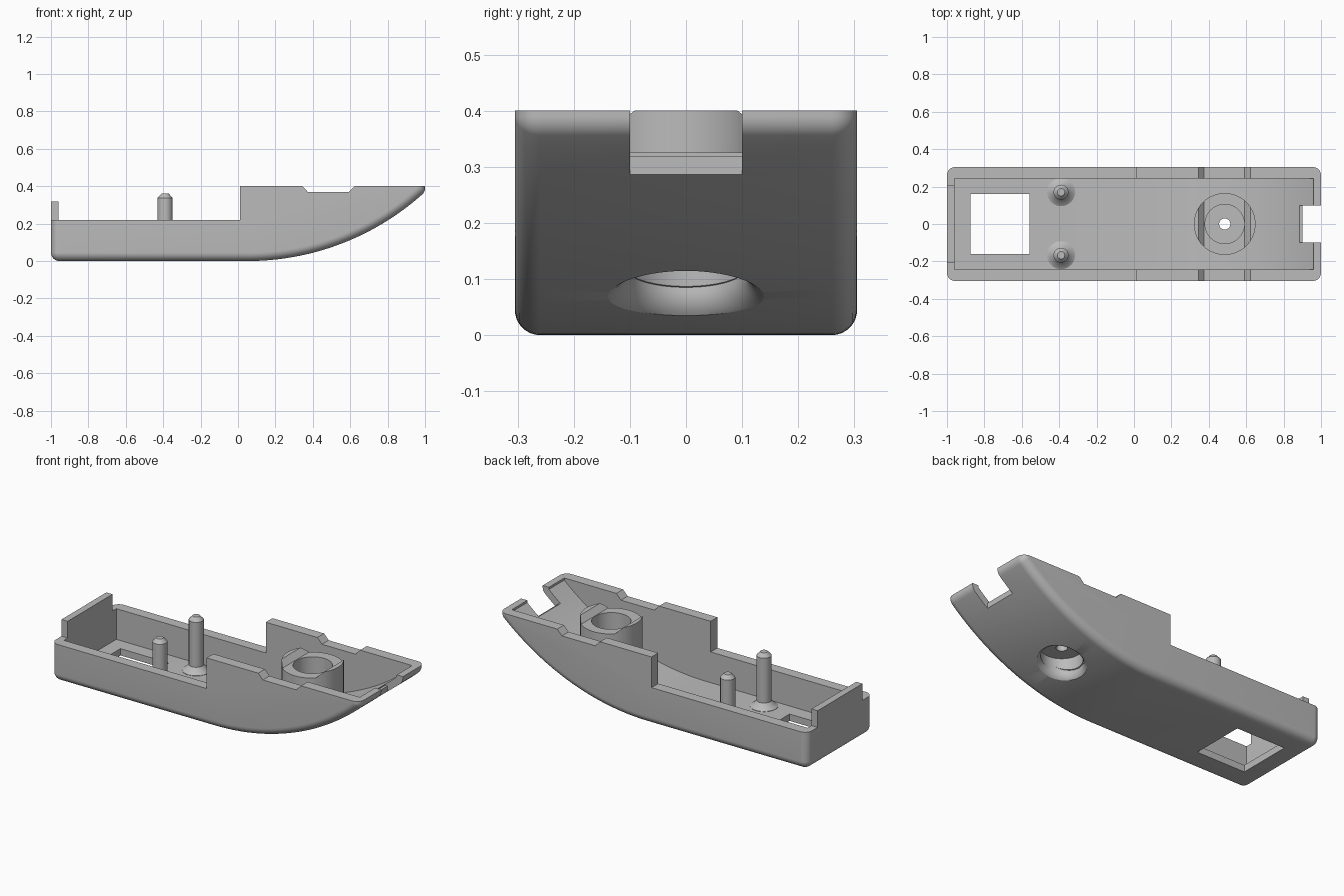
import bpy, bmesh
from math import sin, cos, pi, sqrt, asin, radians
from mathutils import Matrix

cube = bpy.data.objects.get("Cube")
if cube:
    bpy.data.objects.remove(cube, do_unlink=True)

grey = bpy.data.materials.new("plain grey")
grey.use_nodes = True
COLOUR = (0.5, 0.5, 0.5, 1)
grey.diffuse_color = COLOUR
grey.node_tree.nodes["Principled BSDF"].inputs["Base Color"].default_value = COLOUR

HALF, TOP, LOW = 0.305, 0.4, 0.22      # half width, high rim, low rim
WALL, FLOOR, ROUND = 0.04, 0.04, 0.045
BEND, RADIUS = 0.05, 1.405             # where the keel starts to curve, and how much
BOSS_X = 0.485


def make(name, bm):
    bmesh.ops.remove_doubles(bm, verts=bm.verts, dist=1e-5)
    bmesh.ops.recalc_face_normals(bm, faces=bm.faces)
    mesh = bpy.data.meshes.new(name)
    bm.to_mesh(mesh)
    bm.free()
    mesh.materials.append(grey)
    ob = bpy.data.objects.new(name, mesh)
    bpy.context.collection.objects.link(ob)
    return ob


def loft(name, sections):
    """Skin closed x-z sections, given as (y, points)."""
    bm = bmesh.new()
    rings = [[bm.verts.new((x, y, z)) for x, z in pts] for y, pts in sections]
    n = len(rings[0])
    for a, b in zip(rings, rings[1:]):
        for i in range(n):
            j = (i + 1) % n
            bm.faces.new((a[i], a[j], b[j], b[i]))
    bm.faces.new(rings[0])
    bm.faces.new(rings[-1])
    return make(name, bm)


def prism(name, pts, half):
    return loft(name, [(-half, pts), (half, pts)])


def box(name, x0, x1, half, z0, z1):
    return prism(name, [(x0, z0), (x1, z0), (x1, z1), (x0, z1)], half)


def lathe(name, profile, place, steps=64):
    """Turn (radius, z) points about the z axis; both ends are closed."""
    bm = bmesh.new()
    rings = [[bm.verts.new((r * cos(2 * pi * k / steps), r * sin(2 * pi * k / steps), z))
              for k in range(steps)] for r, z in profile]
    for a, b in zip(rings, rings[1:]):
        for k in range(steps):
            j = (k + 1) % steps
            bm.faces.new((a[k], a[j], b[j], b[k]))
    bm.faces.new(rings[0])
    bm.faces.new(rings[-1])
    bm.transform(place)
    return make(name, bm)


def cut(target, cutter):
    mod = target.modifiers.new("cut", 'BOOLEAN')
    mod.operation, mod.solver, mod.object = 'DIFFERENCE', 'EXACT', cutter
    bpy.context.view_layer.objects.active = target
    bpy.ops.object.modifier_apply(modifier=mod.name)
    bpy.data.objects.remove(cutter, do_unlink=True)


def hull_section(inset):
    """Outer side profile, shrunk inward by inset."""
    r = ROUND - inset
    core = RADIUS - ROUND
    reach = 1 - ROUND - BEND
    nose_z = RADIUS - sqrt(core ** 2 - reach ** 2)
    end = asin(reach / core)
    pts = [(-1 + inset, TOP)]
    for k in range(9):                                  # rear corner
        a = pi + pi / 2 * k / 8
        pts.append((-1 + ROUND + r * cos(a), ROUND + r * sin(a)))
    for k in range(41):                                 # curved keel
        a = end * k / 40
        pts.append((BEND + (core + r) * sin(a), RADIUS - (core + r) * cos(a)))
    for k in range(1, 9):                               # nose
        a = end - pi / 2 + (pi / 2 - end) * k / 8
        pts.append((1 - ROUND + r * cos(a), nose_z + r * sin(a)))
    return pts + [(1 - inset, TOP)]


# Hull with rounded lower edges
side = [(HALF - ROUND + ROUND * sin(pi / 2 * k / 8), ROUND * (1 - cos(pi / 2 * k / 8)))
        for k in range(9)]
sections = [(-y, hull_section(o)) for y, o in reversed(side)]
sections += [(y, hull_section(o)) for y, o in side]
hull = loft("hull", sections)

# Hollow interior, with a round boss left standing
inner = RADIUS - FLOOR
far = asin((1 - WALL - BEND) / inner)
cavity_pts = [(1 - WALL, 0.6), (WALL - 1, 0.6), (WALL - 1, FLOOR)]
cavity_pts += [(BEND + inner * sin(far * k / 40), RADIUS - inner * cos(far * k / 40))
               for k in range(41)]
cavity = prism("cavity", cavity_pts, 0.243)
at_boss = Matrix.Translation((BOSS_X, 0, 0))
cut(cavity, lathe("boss", [(0.165, -0.1), (0.165, 0.8)], at_boss))
cut(hull, cavity)

# Low rear rim, rim dip across the boss, nose slot and rear window
cut(hull, box("rear_step", -1.2, 0.01, 0.5, LOW, 0.7))
cut(hull, prism("rim_dip", [(0.31, 0.44), (0.345, TOP), (0.375, 0.368), (0.592, 0.368),
                            (0.622, TOP), (0.66, 0.44)], 0.5))
cut(hull, box("nose_slot", 0.9, 1.2, 0.1, 0.1, 0.7))
cut(hull, box("nose_ledge", 0.885, 1.2, 0.1, 0.318, 0.7))
cut(hull, box("rear_window", -0.875, -0.56, 0.16, -0.2, 0.15))

# Boss bore, screw hole and flared recess underneath
cut(hull, lathe("bore", [(0.105, 0.2), (0.105, 0.7)], at_boss))
cut(hull, lathe("screw_hole", [(0.03, -0.2), (0.03, 0.5)], at_boss, 32))
cut(hull, lathe("recess", [(0.11, -0.2), (0.11, 0.16)], at_boss))
flare = [(0.16, -0.1)]
flare += [(0.16 - 0.055 * sin(pi / 2 * k / 8), 0.055 * (1 - cos(pi / 2 * k / 8)) - 0.004)
          for k in range(9)]
slope = asin((BOSS_X - BEND) / RADIUS)
keel_z = RADIUS * (1 - cos(slope))
cut(hull, lathe("flare", flare,
                Matrix.Translation((BOSS_X, 0, keel_z)) @ Matrix.Rotation(-slope, 4, 'Y')))

# Rear upright tab
tab = box("rear_tab", -1, WALL - 1, 0.208, LOW - 0.02, 0.318)

# Pair of locating pins with flared feet
pins = []
for label, y in (("left", 0.17), ("right", -0.167)):
    pins.append(lathe("pin_" + label,
                      [(0.075, 0.02), (0.075, 0.042), (0.058, 0.052), (0.04, 0.075), (0.04, 0.338),
                       (0.02, 0.36)], Matrix.Translation((-0.39, y, 0)), 32))

# Smooth rounded surfaces, keeping edges crisp
bpy.ops.object.select_all(action='DESELECT')
for ob in [hull, tab] + pins:
    ob.select_set(True)
bpy.context.view_layer.objects.active = hull
bpy.ops.object.shade_smooth_by_angle(angle=radians(25))
